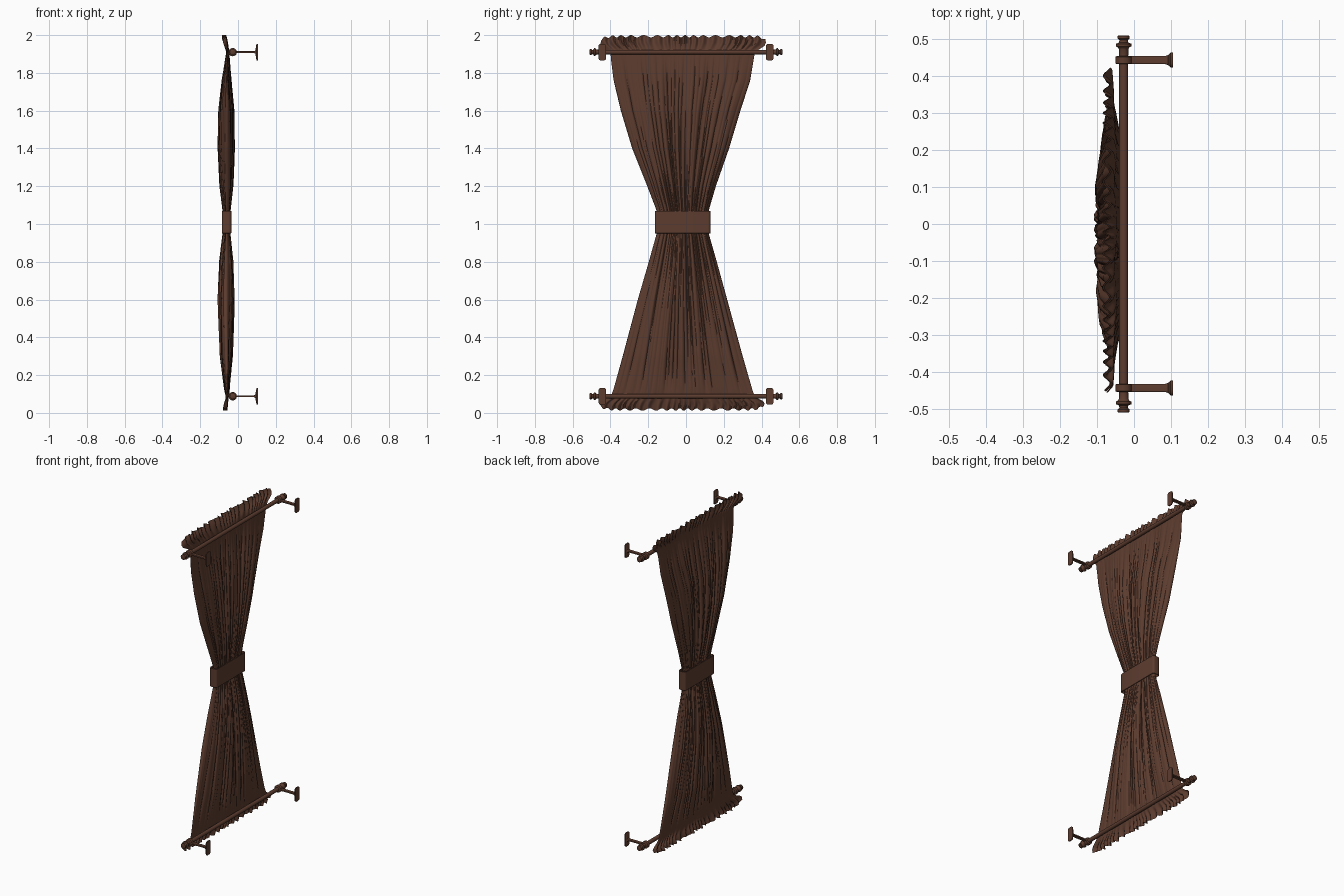
import bpy, bmesh, math, random
from mathutils import Vector

if "Cube" in bpy.data.objects:
    bpy.data.objects.remove(bpy.data.objects["Cube"])

random.seed(7)
brown = bpy.data.materials.new("dark_brown")
brown.diffuse_color = (0.107, 0.045, 0.028, 1)
brown.use_nodes = True
brown.node_tree.nodes["Principled BSDF"].inputs["Base Color"].default_value = brown.diffuse_color

ROD_X, ROD_Z = -0.028, (1.91, 0.088)
BRACKET_Y = 0.443


def finish(name, bm, angle=40):
    bmesh.ops.recalc_face_normals(bm, faces=bm.faces)
    me = bpy.data.meshes.new(name)
    bm.to_mesh(me)
    bm.free()
    me.materials.append(brown)
    ob = bpy.data.objects.new(name, me)
    bpy.context.collection.objects.link(ob)
    bpy.ops.object.select_all(action='DESELECT')
    bpy.context.view_layer.objects.active = ob
    ob.select_set(True)
    bpy.ops.object.shade_smooth_by_angle(angle=math.radians(angle))
    return ob


def loft(bm, rings, cap=True):
    """Skin a list of closed point rings."""
    vs = [[bm.verts.new(p) for p in r] for r in rings]
    n = len(vs[0])
    for a, b in zip(vs, vs[1:]):
        for i in range(n):
            j = (i + 1) % n
            bm.faces.new((a[i], a[j], b[j], b[i]))
    if cap:
        bm.faces.new(vs[0])
        bm.faces.new(vs[-1])


def lathe_y(bm, profile, z, seg=24):
    """Turn (y, radius) pairs about the rod axis."""
    loft(bm, [[(ROD_X + r * math.cos(2 * math.pi * i / seg), y,
                z + r * math.sin(2 * math.pi * i / seg)) for i in range(seg)]
              for y, r in profile])


def rounded_rect(w, h, r, seg=5):
    pts = []
    for k, (sx, sy) in enumerate(((1, 1), (-1, 1), (-1, -1), (1, -1))):
        for i in range(seg + 1):
            a = math.pi / 2 * (k + i / seg)
            pts.append((sx * (w / 2 - r) + r * math.cos(a), sy * (h / 2 - r) + r * math.sin(a)))
    return pts


# Rods, finials and wall brackets, top and bottom
finial = [(0.455, 0.0125), (0.472, 0.0125), (0.477, 0.015), (0.48, 0.021), (0.487, 0.021),
          (0.49, 0.013), (0.497, 0.011), (0.501, 0.016), (0.508, 0.016), (0.51, 0.013)]
for label, z in zip(("top", "bottom"), ROD_Z):
    bm = bmesh.new()
    lathe_y(bm, [(-0.46, 0.012), (0.46, 0.012)], z)
    finish(label + "_rod", bm)
    for side, s in (("left", -1), ("right", 1)):
        bm = bmesh.new()
        lathe_y(bm, [(s * y, r) for y, r in finial], z)
        finish(f"{label}_{side}_finial", bm)
        # holding ring, flat arm flaring into an upright wall plate
        bm = bmesh.new()
        y0 = s * BRACKET_Y
        lathe_y(bm, [(y0 - 0.011, 0.019), (y0 - 0.009, 0.022),
                     (y0 + 0.009, 0.022), (y0 + 0.011, 0.019)], z)
        sections = [(-0.012, 0.022, 0.010), (0.085, 0.022, 0.010), (0.092, 0.027, 0.017),
                    (0.096, 0.034, 0.07), (0.099, 0.040, 0.088), (0.105, 0.040, 0.088)]
        loft(bm, [[(x, y0 + a, z + b) for a, b in rounded_rect(w, h, min(w, h) * 0.3)]
                  for x, w, h in sections])
        finish(f"{label}_{side}_bracket", bm)

# Tie band round the waist
bm = bmesh.new()
rings = []
for z, g in ((0.955, -0.012), (0.95, -0.006), (0.952, 0), (1.068, 0), (1.07, -0.006), (1.065, -0.012)):
    rings.append([(-0.06 + a, -0.0175 + b, z)
                  for a, b in rounded_rect(0.05 + g, 0.295 + g, 0.014 + g / 2)])
loft(bm, rings + [rings[0]], cap=False)
bmesh.ops.remove_doubles(bm, verts=bm.verts, dist=1e-5)
finish("tie_band", bm, 50)

# Curtain outline: z, left y, right y, middle x, half depth
KEYS = [(0.012, -0.455, 0.41, -0.068, 0.003), (0.04, -0.455, 0.42, -0.064, 0.003),
        (0.085, -0.40, 0.365, -0.056, 0.006), (0.12, -0.385, 0.352, -0.058, 0.014),
        (0.30, -0.335, 0.30, -0.062, 0.036), (0.60, -0.255, 0.218, -0.063, 0.046),
        (0.80, -0.197, 0.163, -0.062, 0.038), (0.95, -0.155, 0.120, -0.060, 0.020),
        (1.07, -0.155, 0.120, -0.060, 0.020), (1.20, -0.205, 0.158, -0.061, 0.037),
        (1.40, -0.285, 0.228, -0.063, 0.047), (1.60, -0.345, 0.288, -0.062, 0.044),
        (1.76, -0.383, 0.340, -0.060, 0.028), (1.87, -0.397, 0.358, -0.056, 0.012),
        (1.91, -0.400, 0.365, -0.054, 0.006), (1.97, -0.455, 0.425, -0.066, 0.003),
        (2.0, -0.45, 0.42, -0.074, 0.003)]


def outline(z):
    for a, b in zip(KEYS, KEYS[1:]):
        if z <= b[0]:
            t = (z - a[0]) / (b[0] - a[0])
            return [p + (q - p) * t for p, q in zip(a[1:], b[1:])]
    return KEYS[-1][1:]


def make_creases():
    n = 34
    return [(-1 + 2 * (k + 0.5 + random.uniform(-0.4, 0.4)) / n, random.uniform(0.008, 0.024),
             random.uniform(0.012, 0.03), random.uniform(0, 6.3), random.uniform(2, 5)) for k in range(n)]


def crease_depth(s, z, creases):
    d = 0
    for c, amp, w, ph, f in creases:
        u = abs(s - c - 0.014 * math.sin(f * z + ph)) / w
        if u < 6:
            d += amp * (0.65 + 0.35 * math.sin(f * z * 1.3 + 2 * ph)) * math.exp(-u)
    return d


# Curtain: two puffed cloth layers gathered at the rods, with frilled hems
COLS, ROWS = 260, 100
layers = [(1, make_creases()), (-1, make_creases())]
rings = []
for r in range(ROWS + 1):
    z = 0.012 + 1.988 * r / ROWS
    yl, yr, xc, th = outline(z)
    frill = min(1, max(0, z - 1.91, 0.085 - z) / 0.06)      # 0 on the body, 1 at the hem
    ring = []
    for side, creases in layers:
        for i in range(COLS):
            s = side * (1 - 2 * i / COLS)
            lens = math.sqrt(max(0, 1 - s * s)) ** 0.8
            x = side * th * lens
            x -= side * min(1, th / 0.03) * lens * min(crease_depth(s, z, creases), 0.8 * th + 0.001)
            x += frill * 0.009 * math.sin(75 * s + 3 * math.sin(9 * s))
            x += 0.003 * (1 - frill) * math.sin(11 * s + 4 * z)
            zz = z + frill * (0.006 * math.sin(50 * s + 2 * math.sin(7 * s)) - 0.006
                              - 0.02 * s ** 20) * (1 if z > 1 else -1)
            ring.append((xc + x, (yl + yr) / 2 + s * (yr - yl) / 2, zz))
    rings.append(ring)
bm = bmesh.new()
loft(bm, rings, cap=False)
finish("gathered_curtain", bm, 60)
